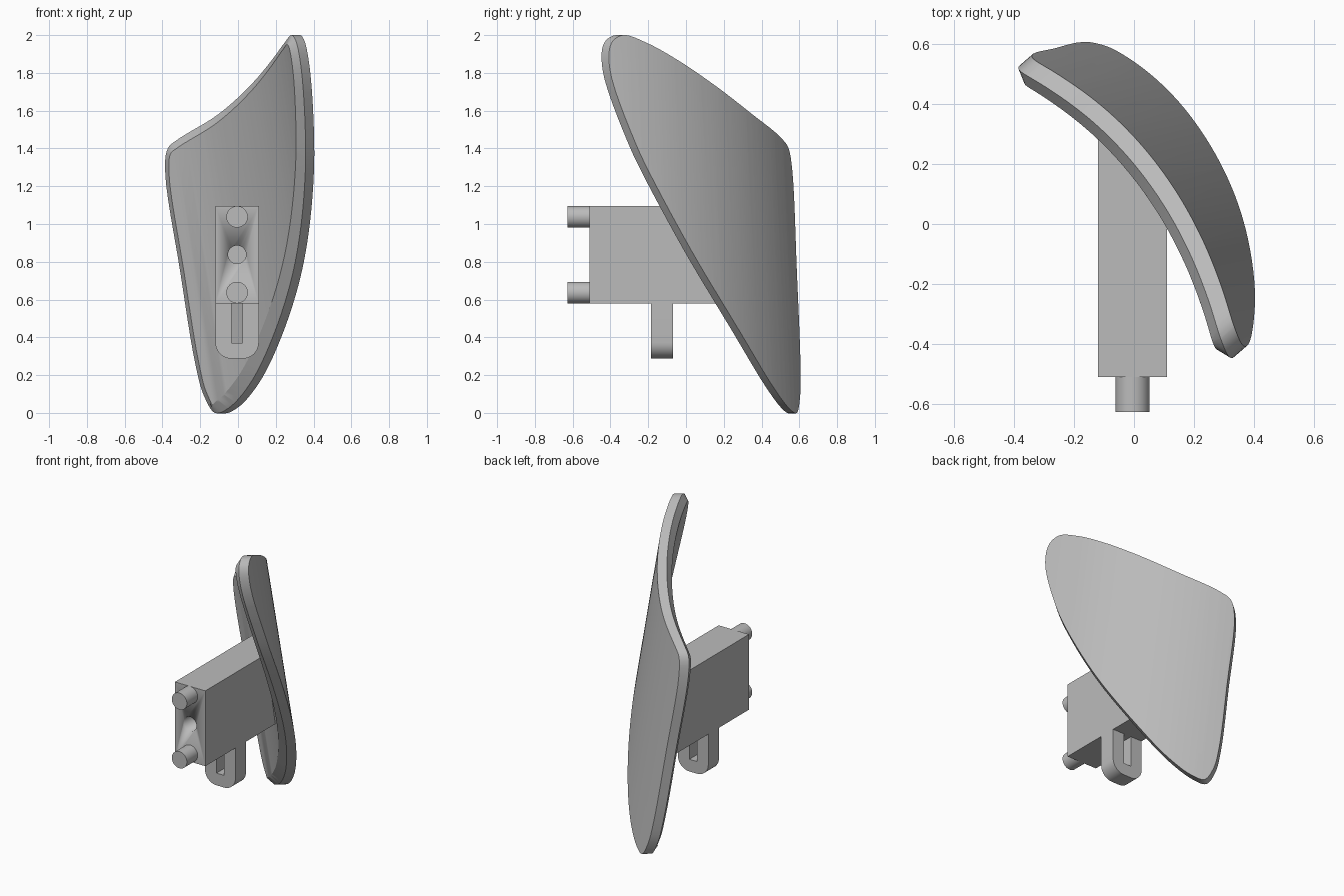
import bpy, bmesh, math
from mathutils import Vector

cube = bpy.data.objects.get("Cube")
if cube:
    bpy.data.objects.remove(cube, do_unlink=True)

grey = bpy.data.materials.new("plain_grey")
grey.use_nodes = True
COLOUR = (0.5, 0.5, 0.5, 1)
grey.diffuse_color = COLOUR
grey.node_tree.nodes["Principled BSDF"].inputs["Base Color"].default_value = COLOUR


def finish(name, bm):
    """Turn a bmesh into a shaded grey object."""
    bmesh.ops.recalc_face_normals(bm, faces=bm.faces)
    mesh = bpy.data.meshes.new(name)
    bm.to_mesh(mesh)
    bm.free()
    mesh.materials.append(grey)
    ob = bpy.data.objects.new(name, mesh)
    bpy.context.collection.objects.link(ob)
    bpy.ops.object.select_all(action='DESELECT')
    ob.select_set(True)
    bpy.context.view_layer.objects.active = ob
    bpy.ops.object.shade_smooth_by_angle(angle=math.radians(30))
    return ob


def loft(bm, loops):
    """Bridge matching closed loops and cap both ends."""
    rows = [[bm.verts.new(p) for p in loop] for loop in loops]
    n = len(rows[0])
    for a, b in zip(rows, rows[1:]):
        for i in range(n):
            j = (i + 1) % n
            bm.faces.new((a[i], a[j], b[j], b[i]))
    bm.faces.new(rows[0])
    bm.faces.new(rows[-1])


def smooth_loop(pts, steps):
    """Closed spline through points with centripetal spacing."""
    pts = [Vector(p) for p in pts]
    n, out = len(pts), []
    for i in range(n):
        p0, p1, p2, p3 = (pts[(i + k) % n] for k in (-1, 0, 1, 2))
        a, b, c = (math.sqrt((q - p).length) for p, q in ((p0, p1), (p1, p2), (p2, p3)))
        m1 = ((p1 - p0) / a - (p2 - p0) / (a + b) + (p2 - p1) / b) * b
        m2 = ((p2 - p1) / b - (p3 - p1) / (b + c) + (p3 - p2) / c) * b
        for k in range(steps):
            s = k / steps
            out.append(p1 * (2*s**3 - 3*s**2 + 1) + m1 * (s**3 - 2*s**2 + s)
                       + p2 * (3*s**2 - 2*s**3) + m2 * (s**3 - s**2))
    return out


def inset(loop, d):
    """Move a clockwise loop inwards."""
    out = []
    for i, p in enumerate(loop):
        e = (loop[(i + 1) % len(loop)] - loop[i - 1]).normalized()
        out.append(p + Vector((e.y, -e.x)) * d)
    return out


# Leaning cylinder that carries the curved plate
MID, ALONG = Vector((0.243, 0.15, 0)), Vector((0.652, -0.758, 0))
OUT, LEAN = Vector((0.758, 0.652, 0)), Vector((-0.15, -0.045, 1))
RADIUS, SAG = 1.41, 0.15


def bend(t, depth, z):
    bulge = math.sqrt(RADIUS**2 - t * t) - RADIUS + SAG
    return MID + ALONG * t + OUT * (bulge - depth) + LEAN * z


# Curved plate: outline, straight rim, chamfer to the inner face
outline = smooth_loop([
    (-0.54, 0), (-0.585, 0.09), (-0.605, 0.25), (-0.612, 0.75), (-0.612, 1.28),
    (-0.58, 1.40), (-0.515, 1.45), (-0.25, 1.58), (0.05, 1.75), (0.24, 1.86),
    (0.43, 1.96), (0.55, 2.0), (0.61, 1.96), (0.625, 1.82), (0.52, 1.45),
    (0.41, 1.2), (0.186, 0.8), (-0.10, 0.4), (-0.31, 0.15), (-0.46, 0.025)], 6)
inner = inset(outline, 0.05)
bm = bmesh.new()
loft(bm, [[(p.x, w, p.y) for p in loop]
          for loop, w in ((outline, 0), (outline, 0.06), (inner, 0.10))])
for i in range(1, 32):
    bmesh.ops.bisect_plane(bm, geom=bm.verts[:] + bm.edges[:] + bm.faces[:], dist=1e-5,
                           plane_co=(-0.64 + 0.04 * i, 0, 0), plane_no=(1, 0, 0))
for v in bm.verts:
    v.co = bend(*v.co)
finish("curved_plate", bm)


# Mounting block, its back end sunk into the plate
def plate_y(x, z, depth=0.12):
    lo, hi = -0.6, 0.6
    for _ in range(30):
        t = (lo + hi) / 2
        lo, hi = (t, hi) if bend(t, depth, z).x < x else (lo, t)
    return bend(lo, depth, z).y


LEFT, RIGHT, LOW, HIGH, FRONT = -0.12, 0.11, 0.58, 1.095, -0.51
CX = (LEFT + RIGHT) / 2
corners = [(LEFT, LOW), (RIGHT, LOW), (RIGHT, HIGH), (LEFT, HIGH)]
bm = bmesh.new()
loft(bm, [[(x, FRONT, z) for x, z in corners],
          [(x, plate_y(x, z, 0.06), z) for x, z in corners]])
block = finish("mounting_block", bm)


def disc(r, y, z, n=40):
    return [(CX + r * math.cos(math.tau * i / n), y, z + r * math.sin(math.tau * i / n))
            for i in range(n)]


# Blind hole in the front of the block
bm = bmesh.new()
loft(bm, [disc(0.048, FRONT - 0.1, 0.838), disc(0.048, FRONT + 0.2, 0.838)])
cutter = finish("hole_cutter", bm)
cutter.hide_render = True
mod = block.modifiers.new("hole", 'BOOLEAN')
mod.operation, mod.object, mod.solver = 'DIFFERENCE', cutter, 'EXACT'
bpy.context.view_layer.objects.active = block
bpy.ops.object.modifier_apply(modifier="hole")
bpy.data.objects.remove(cutter, do_unlink=True)

# Two front pegs
for name, z in (("upper_peg", 1.038), ("lower_peg", 0.637)):
    bm = bmesh.new()
    loft(bm, [disc(0.057, -0.627, z), disc(0.057, FRONT + 0.002, z)])
    finish(name, bm)

# Slotted lug below the block
BOTTOM, ROUND, SLOT, SLOT_LOW = 0.287, 0.085, 0.029, 0.37
profile = [(LEFT, LOW)]
for side, start in ((LEFT + ROUND, math.pi), (RIGHT - ROUND, 1.5 * math.pi)):
    for i in range(11):
        a = start + i * math.pi / 20
        profile.append((side + ROUND * math.cos(a), BOTTOM + ROUND + ROUND * math.sin(a)))
profile += [(RIGHT, LOW), (CX + SLOT, LOW), (CX + SLOT, SLOT_LOW),
            (CX - SLOT, SLOT_LOW), (CX - SLOT, LOW)]
bm = bmesh.new()
loft(bm, [[(x, y, z) for x, z in profile] for y in (-0.185, -0.07)])
finish("slotted_lug", bm)
